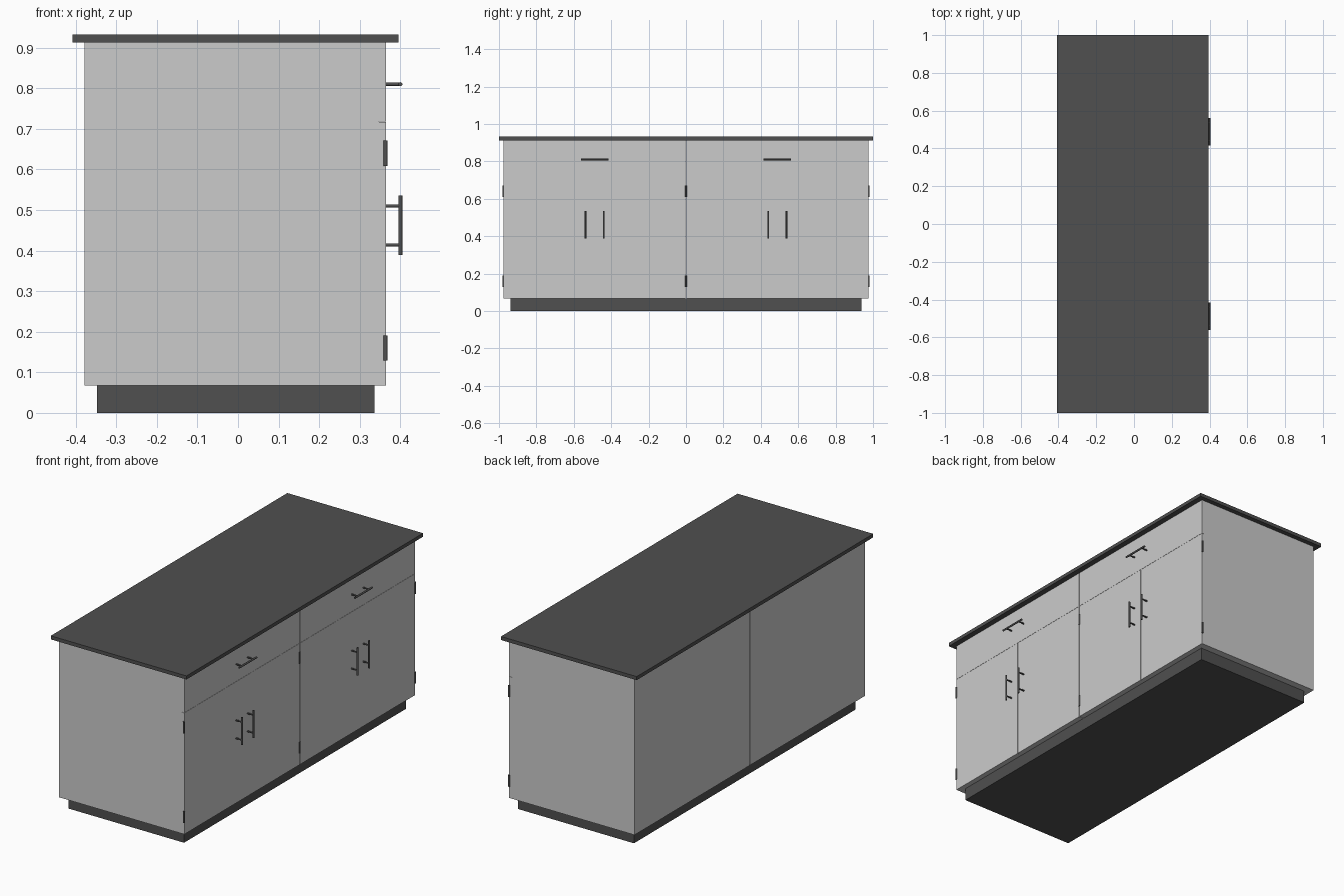
import bpy
import math

if "Cube" in bpy.data.objects:
    bpy.data.objects.remove(bpy.data.objects["Cube"])

dark = bpy.data.materials.new("dark_grey")
dark.diffuse_color = (0.08, 0.08, 0.08, 1)
dark.use_nodes = True
dark.node_tree.nodes["Principled BSDF"].inputs["Base Color"].default_value = dark.diffuse_color


def box(name, x0, x1, y0, y1, z0, z1, mat=None):
    bpy.ops.mesh.primitive_cube_add(
        size=1, location=((x0 + x1) / 2, (y0 + y1) / 2, (z0 + z1) / 2))
    ob = bpy.context.object
    ob.name = name
    ob.scale = (x1 - x0, y1 - y0, z1 - z0)
    bpy.ops.object.transform_apply(location=False, rotation=False, scale=True)
    if mat:
        ob.data.materials.append(mat)
    return ob


ROT = {"x": (0, math.pi / 2, 0), "y": (math.pi / 2, 0, 0), "z": (0, 0, 0)}


def rod(name, centre, axis, length, radius):
    bpy.ops.mesh.primitive_cylinder_add(
        vertices=20, radius=radius, depth=length, location=centre, rotation=ROT[axis])
    ob = bpy.context.object
    ob.name = name
    bpy.ops.object.shade_smooth_by_angle(angle=math.radians(40))
    ob.data.materials.append(dark)


def handle(name, y, z, axis):
    # bar with two stand-off posts
    rod(name + "_bar", (0.4, y, z), axis, 0.147, 0.005)
    for i, d in enumerate((-0.048, 0.048)):
        py, pz = (y + d, z) if axis == "y" else (y, z + d)
        rod(f"{name}_post_{i}", (0.381, py, pz), "x", 0.036, 0.004)


BACK, FRONT, PANEL = -0.378, 0.365, 0.018
BOTTOM, TOP, SPLIT = 0.067, 0.913, 0.717
HALF, GAP, G = 0.975, 0.002, 0.0005

# worktop and plinth
box("worktop", -0.408, 0.395, -1, 1, TOP, 0.932, dark)
box("plinth", -0.348, 0.337, -0.937, 0.937, 0, BOTTOM, dark)

# two cabinets, each with a drawer over a pair of doors
for s, side in ((-1, "left"), (1, "right")):
    y0, y1 = sorted((s * GAP, s * HALF))
    mid = (y0 + y1) / 2
    box(f"{side}_cabinet", BACK, FRONT - PANEL, y0, y1, BOTTOM, TOP)
    box(f"{side}_drawer", FRONT - PANEL, FRONT, y0, y1, SPLIT + G, TOP)
    box(f"{side}_door_a", FRONT - PANEL, FRONT, y0, mid - G, BOTTOM, SPLIT - G)
    box(f"{side}_door_b", FRONT - PANEL, FRONT, mid + G, y1, BOTTOM, SPLIT - G)
    handle(f"{side}_drawer_handle", mid, 0.81, "y")
    handle(f"{side}_door_a_handle", mid - 0.049, 0.462, "z")
    handle(f"{side}_door_b_handle", mid + 0.049, 0.462, "z")

# hinge barrels at the outer edges and the centre joint
for y, place in ((-0.977, "left"), (0, "centre"), (0.977, "right")):
    for z, level in ((0.16, "lower"), (0.64, "upper")):
        rod(f"{place}_{level}_hinge", (0.3635, y, z), "z", 0.062, 0.005)
